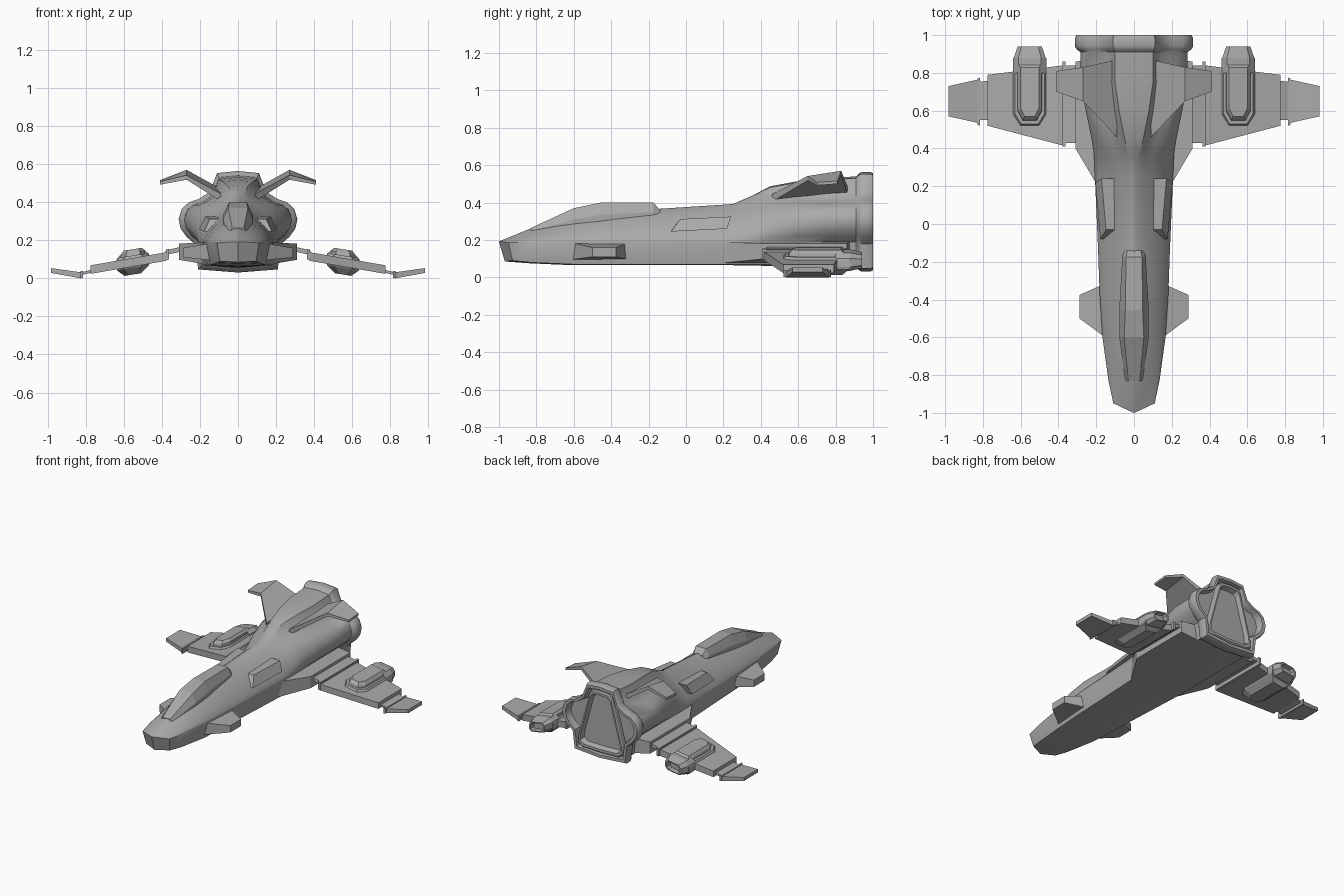
import bpy, bmesh
from math import sin, cos, pi

GREY = bpy.data.materials.new("dark_grey")
GREY.diffuse_color = (.40, .40, .40, 1)


def loft(name, rings, closed=True, smooth=None):
    """Skin a list of equal-length rings, cap both ends, mirror across x = 0."""
    bm = bmesh.new()
    vs = [[bm.verts.new(p) for p in r] for r in rings]
    n = len(rings[0])
    for a, b in zip(vs, vs[1:]):
        for i in range(n if closed else n - 1):
            j = (i + 1) % n
            bm.faces.new((a[i], a[j], b[j], b[i]))
    bm.faces.new(vs[0])
    bm.faces.new(vs[-1])
    bmesh.ops.recalc_face_normals(bm, faces=bm.faces)
    me = bpy.data.meshes.new(name)
    bm.to_mesh(me)
    bm.free()
    me.materials.append(GREY)
    ob = bpy.data.objects.new(name, me)
    bpy.context.collection.objects.link(ob)
    m = ob.modifiers.new("Mirror", 'MIRROR')
    m.use_clip = True
    bpy.context.view_layer.objects.active = ob
    ob.select_set(True)
    bpy.ops.object.modifier_apply(modifier=m.name)
    if smooth:
        bpy.ops.object.shade_smooth_by_angle(angle=smooth)
    ob.select_set(False)
    return ob


def panel(name, stations):
    """Wing-like plate from stations (x, y_front, y_back, z_front, z_back, thickness)."""
    return loft(name, [[(x, a, p - t / 2), (x, b, q - t / 2), (x, b, q + t / 2), (x, a, p + t / 2)]
                       for x, a, b, p, q, t in stations])


def flat(name, stations):
    """Level plate: (x, y_front, y_back, z, thickness)."""
    return panel(name, [(x, a, b, z, z, t) for x, a, b, z, t in stations])


# Hull: half sections blending from a rounded ridge into the engine-lobe shape
LOBE = [(.205, .19), (.245, .225), (.274, .265), (.284, .31), (.268, .36), (.235, .39),
        (.19, .405), (.135, .44), (.10, .53), (0, .54)]


def section(y, w, wb, zb, zc, zt, k):
    pts = [(0, zb - .01 * k), (wb, zb + .005)]
    for i, (lx, lz) in enumerate(LOBE):
        t = i / (len(LOBE) - 1)
        x = w * max(cos(t * pi / 2), 0) ** 1.5
        z = zc + (zt - zc) * sin(t * pi / 2) ** 1.5
        pts.append((x + (lx - x) * k, z + (lz + (zt - .54) * t - z) * k))
    pts[-1] = (0, zt)
    return [(x, y, z) for x, z in pts]


stations = [
    (-1.0, .11, .095, .085, .185, .192, 0),
    (-.83, .135, .115, .075, .19, .262, 0),
    (-.6, .167, .145, .065, .19, .325, 0),
    (-.37, .182, .16, .065, .19, .35, 0),
    (-.14, .19, .17, .065, .19, .367, 0),
    (.25, .207, .19, .065, .19, .392, 0),
    (.36, .21, .19, .065, .19, .44, .15),
    (.45, .21, .19, .065, .19, .487, .4),
    (.6, .21, .19, .065, .19, .515, .75),
    (.75, .21, .19, .065, .19, .53, 1),
    (.91, .21, .19, .065, .19, .54, 1),
]
rings = [section(*s) for s in stations]
rings[0] = [(x, y + .45 * x + .3 * (.19 - z), z) for x, y, z in rings[0]]  # raked, pointed nose


def scaled(ring, y, s):
    return [(x * s, y, .30 + (z - .30) * s) for x, _, z in ring]


# Rear lip and recess around the engine
end = rings[-1]
rings += [scaled(end, y, s) for y, s in
          ((.925, 1.07), (.94, 1.1), (.985, 1.1), (1.0, 1.07), (1.0, .98), (.95, .94))]
loft("hull", rings, closed=False, smooth=.65)

# Triangular engine frame in the recess
tri = [(0, .07), (.15, .075), (.185, .10), (.18, .16), (.09, .49), (.065, .515), (0, .52)]
tri = [(x, 0, z) for x, z in tri]
loft("engine_frame", [scaled(tri, y, s) for y, s in
                      ((.94, 1.0), (.985, 1.0), (.995, .96), (.995, .88), (.96, .82))], closed=False)

# Canopy: (y, bottom half width, top half width, bottom z, top z)
canopy = [(-.83, .045, .03, .23, .264), (-.6, .078, .052, .25, .37), (-.455, .078, .046, .27, .40),
          (-.175, .062, .042, .30, .40), (-.14, .05, .035, .31, .362)]
loft("canopy", [[(0, y, zb), (wb, y, zb), (wb, y, zb + (zt - zb) * .5), (wt, y, zt), (0, y, zt)]
                for y, wb, wt, zb, zt in canopy], closed=False)

# Side intakes along the ridge
loft("side_intake", [
    [(.10, -.08, .25), (.178, -.08, .245), (.148, -.03, .312), (.09, -.03, .312)],
    [(.12, .22, .265), (.205, .22, .26), (.172, .24, .325), (.10, .24, .325)]])

# Nose fins, wing roots and wings
flat("nose_fin", [(.14, -.61, -.31, .14, .09), (.288, -.50, -.375, .135, .05)])
flat("wing_root", [(.15, .13, .88, .13, .12), (.31, .40, .86, .14, .085)])
flat("wing_joint", [(.29, .43, .84, .155, .025), (.38, .43, .84, .135, .025)])
flat("wing_rib", [(.362, .41, .86, .127, .055), (.378, .41, .86, .124, .055)])
flat("wing", [(.375, .415, .84, .115, .045), (.775, .52, .79, .046, .045)])
flat("wing_tip_joint", [(.76, .55, .76, .04, .015), (.84, .55, .75, .02, .015)])
flat("wing_tip_rib", [(.815, .52, .775, .02, .038), (.828, .525, .77, .02, .038)])
flat("wing_tip", [(.825, .535, .765, .016, .032), (.982, .57, .73, .041, .025)])

# Tail fins, pitched up to the rear, with a drooping outer blade
panel("tail_fin", [(.09, .46, .87, .425, .45, .04), (.27, .65, .83, .53, .558, .024),
                   (.41, .70, .81, .50, .508, .016)])

# Wing pods: stacked plan outlines, sheared to follow the wing droop
PLAN = [(-.05, -.18), (.05, -.18), (.088, -.12), (.088, .18), (-.088, .18), (-.088, -.12)]


def pod(name, layers, cx=.552, cy=.70):
    loft(name, [[(cx + x * sx, cy + y * sy, z - .16 * x * sx) for x, y in PLAN]
                for z, sx, sy in layers])


pod("pod_body", [(.02, .5, .75), (.055, .95, .95), (.07, 1, 1), (.105, 1, 1), (.12, .9, .95)])
pod("pod_lid", [(.11, .74, .86), (.135, .72, .82), (.153, .55, .72)])
loft("pod_nozzle", [[(.552 + x * s, y, .09 + z * s - .16 * x * s) for x, z in
                     ((-.06, -.045), (.06, -.045), (.085, -.02), (.085, .025), (.06, .05),
                      (-.06, .05), (-.085, .025), (-.085, -.02))]
                    for y, s in ((.80, 1), (.88, 1), (.94, .75), (.94, .6), (.91, .5))])
